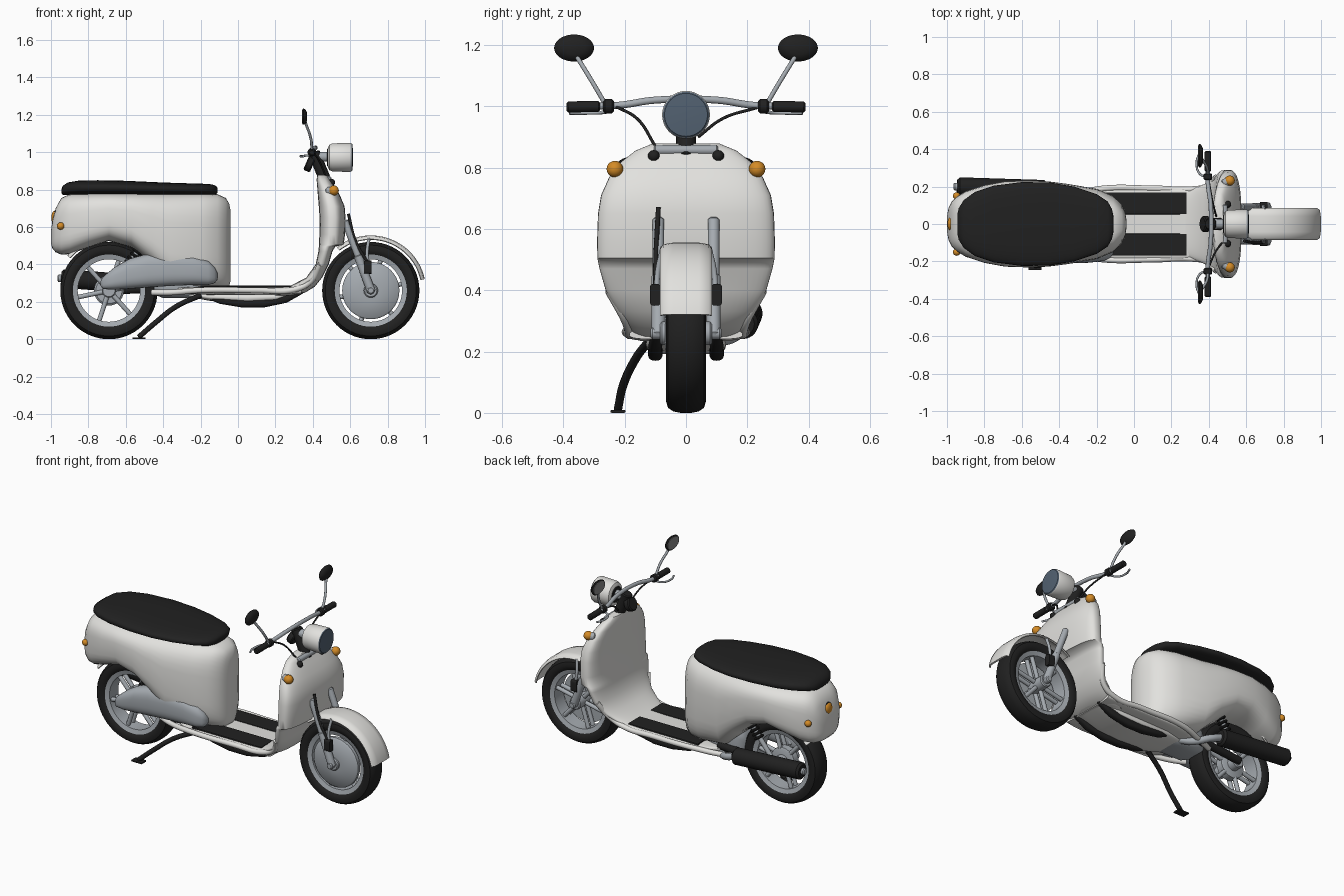
import bpy, bmesh, math
from mathutils import Vector


def material(name, rgb):
    m = bpy.data.materials.new(name)
    m.diffuse_color = (*rgb, 1)
    return m


WHITE = material("off_white_paint", (0.76, 0.755, 0.73))
BLACK = material("black_rubber", (0.015, 0.015, 0.015))
SILVER = material("silver_metal", (0.38, 0.41, 0.44))
LENS = material("slate_lens", (0.085, 0.12, 0.165))
ORANGE = material("orange_lamp", (0.66, 0.26, 0.02))
MIRROR = material("mirror_glass", (0.25, 0.25, 0.25))


def loft(name, rings, mat, closed=False, angle=38):
    """Skin rings of equal length; cap the ends or close the loop."""
    bm = bmesh.new()
    vs = [[bm.verts.new(p) for p in ring] for ring in rings]
    n = len(vs[0])
    for i in range(len(vs) if closed else len(vs) - 1):
        a, b = vs[i], vs[(i + 1) % len(vs)]
        for j in range(n):
            k = (j + 1) % n
            bm.faces.new((a[j], a[k], b[k], b[j]))
    if not closed:
        bm.faces.new(vs[0])
        bm.faces.new(vs[-1])
    bmesh.ops.recalc_face_normals(bm, faces=bm.faces)
    for f in bm.faces:
        f.smooth = True
    for e in bm.edges:
        e.smooth = e.calc_face_angle(0) < math.radians(angle)
    me = bpy.data.meshes.new(name)
    bm.to_mesh(me)
    bm.free()
    me.materials.append(mat)
    ob = bpy.data.objects.new(name, me)
    bpy.context.collection.objects.link(ob)
    return ob


def oval(hu, hv, n, count=40):
    """Superellipse outline, n=2 round, higher is squarer."""
    out = []
    for i in range(count):
        a = 2 * math.pi * i / count
        c, s = math.cos(a), math.sin(a)
        out.append((hu * math.copysign(abs(c) ** (2 / n), c),
                    hv * math.copysign(abs(s) ** (2 / n), s)))
    return out


def hull_x(name, secs, mat, n=3, y=0, angle=60):
    """Loft along x from sections (x, half width, bottom, top)."""
    return loft(name, [[(x, y + u, (b + t) / 2 + v) for u, v in oval(w, (t - b) / 2, n)]
                       for x, w, b, t in secs], mat, angle=angle)


def turned(name, prof, centre, axis, mat, closed=False, seg=40):
    """Lathe a (radius, height) profile about an axis."""
    q = Vector(axis).to_track_quat('Z', 'Y')
    return loft(name, [[Vector(centre) + q @ Vector((u, v, h)) for u, v in oval(r, r, 2, seg)]
                       for r, h in prof], mat, closed)


def drum(name, a, b, r, mat, edge=0.006):
    """Cylinder with softened ends from a to b."""
    a, b = Vector(a), Vector(b)
    L = (b - a).length
    return turned(name, [(r - edge, 0), (r, edge), (r, L - edge), (r - edge, L)], a, b - a, mat, seg=28)


def tube(name, pts, r, mat):
    """Smooth round tube through points."""
    cu = bpy.data.curves.new(name, 'CURVE')
    cu.dimensions = '3D'
    cu.bevel_depth, cu.bevel_resolution, cu.use_fill_caps = r, 3, True
    cu.resolution_u = 8
    sp = cu.splines.new('BEZIER')
    sp.bezier_points.add(len(pts) - 1)
    for bp, p in zip(sp.bezier_points, pts):
        bp.co = p
        bp.handle_left_type = bp.handle_right_type = 'AUTO'
    cu.materials.append(mat)
    ob = bpy.data.objects.new(name, cu)
    bpy.context.collection.objects.link(ob)
    return ob


def ball(name, c, r, mat, axis=(1, 0, 0), flat=1.0):
    prof = [(max(r * math.sin(math.pi * i / 12), 0.0005), -r * flat * math.cos(math.pi * i / 12)) for i in range(13)]
    return turned(name, prof, c, axis, mat, seg=20)


def fender(name, cx, radius, a0, a1, w, mat):
    sec = [(-.02, -w), (-.005, -w * .88), (0, -w * .5), (0, w * .5), (-.005, w * .88), (-.02, w),
           (-.024, w * .94), (-.013, w * .8), (-.01, w * .5), (-.01, -w * .5), (-.013, -w * .8), (-.024, -w * .94)]
    rings = []
    for i in range(29):
        a = math.radians(a0 + (a1 - a0) * i / 28)
        rings.append([(cx + (radius + d) * math.cos(a), y, .26 + (radius + d) * math.sin(a)) for d, y in sec])
    return loft(name, rings, mat, angle=50)


# Wheels: tyre, rim, hub and spokes
for tag, cx in (("front", .71), ("rear", -.69)):
    c = (cx, 0, .26)
    tyre = [(.185, -.045), (.2, -.058), (.222, -.065), (.243, -.059), (.255, -.042), (.26, -.018),
            (.26, .018), (.255, .042), (.243, .059), (.222, .065), (.2, .058), (.185, .045)]
    turned(tag + "_tyre", tyre, c, (0, 1, 0), BLACK, True, 56)
    turned(tag + "_rim", [(.193, -.052), (.193, .052), (.167, .044), (.167, -.044)], c, (0, 1, 0), SILVER, True, 56)
    drum(tag + "_hub", (cx, -.085, .26), (cx, .085, .26), .038, SILVER)
    for i in range(6):
        a = math.radians(60 * i + 12)
        d = Vector((math.cos(a), 0, math.sin(a)))
        for y in (-.022, .022):
            tube(tag + "_spoke", [Vector(c) + d * .02 + Vector((0, y, 0)), Vector(c) + d * .172 + Vector((0, y, 0))], .013, SILVER)
turned("front_brake_drum", [(.01, .0), (.05, .0), (.145, .012), (.153, .02), (.153, .04)], (.71, -.068, .26), (0, 1, 0), SILVER)
turned("rear_brake_drum", [(.07, -.02), (.08, -.012), (.08, .03), (.07, .035)], (-.69, 0, .26), (0, 1, 0), SILVER)

# Fenders
fender("front_fender", .71, .295, 12, 128, .085, WHITE)
fender("rear_inner_fender", -.69, .292, 35, 140, .1, WHITE)

# Rear body and seat
hull_x("rear_body", [(-1.0, .04, .51, .58), (-.992, .085, .485, .635), (-.975, .12, .465, .70), (-.945, .148, .452, .755),
                     (-.9, .175, .455, .775), (-.8, .208, .49, .782), (-.69, .228, .525, .785), (-.57, .232, .49, .785),
                     (-.46, .228, .40, .785), (-.36, .215, .30, .782), (-.2, .188, .275, .782), (-.11, .15, .272, .775),
                     (-.065, .105, .274, .755), (-.047, .065, .285, .725), (-.04, .02, .31, .69)], WHITE, 3.4)
hull_x("seat", [(-.945, .05, .782, .80), (-.937, .085, .772, .82), (-.91, .128, .77, .838), (-.85, .172, .77, .848),
                (-.75, .205, .77, .85), (-.6, .224, .77, .847), (-.45, .222, .77, .84), (-.32, .2, .77, .835),
                (-.2, .16, .77, .832), (-.14, .12, .77, .828), (-.118, .08, .775, .82), (-.11, .04, .783, .81)], BLACK, 2.6)

# Leg shield lofted upward: (z, back x, front x, half width)
shield = [(.235, .18, .30, .15), (.25, .19, .36, .17), (.28, .27, .41, .19), (.33, .365, .45, .225), (.4, .415, .485, .262),
          (.47, .43, .505, .282), (.495, .432, .52, .287), (.505, .433, .565, .289), (.56, .435, .572, .29), (.65, .436, .575, .287),
          (.71, .432, .57, .277), (.77, .427, .545, .25), (.82, .423, .515, .21), (.855, .42, .492, .165), (.878, .425, .478, .11)]
loft("leg_shield", [[((b + f) / 2 + v, u, z) for u, v in oval(w, (f - b) / 2, 2.8, 48)] for z, b, f, w in shield], WHITE, angle=50)

# Footboard with mats, side rails and underside skids
hull_x("footboard", [(-.32, .12, .25, .275), (-.25, .17, .24, .28), (-.1, .188, .235, .28), (.2, .188, .235, .28), (.34, .185, .24, .285)], WHITE, 5)
hull_x("belly_pan", [(-.28, .08, .23, .25), (-.15, .12, .205, .25), (.05, .13, .19, .25), (.2, .13, .2, .25), (.36, .1, .25, .28)], WHITE, 3)
for s in (-1, 1):
    hull_x("floor_mat", [(-.2, .058, .27, .286), (.28, .058, .27, .286)], BLACK, 8, s * .11)
    tube("side_rail", [(-.46, s * .1, .25), (-.36, s * .14, .25), (-.2, s * .185, .262), (.1, s * .19, .262),
                       (.3, s * .185, .265), (.39, s * .2, .31), (.44, s * .25, .4)], .016, WHITE)
    hull_x("belly_skid", [(-.16, .008, .215, .235), (-.1, .02, .19, .23), (.02, .024, .17, .22), (.14, .024, .17, .22),
                          (.26, .022, .195, .24), (.34, .014, .24, .27), (.38, .005, .275, .285)], BLACK, 2.5, s * .1)

# Engine, side cover and rear suspension
hull_x("engine_block", [(-.45, .07, .24, .36), (-.40, .1, .22, .42), (-.25, .1, .22, .4), (-.18, .08, .24, .34)], SILVER, 4)
hull_x("engine_cover", [(-.735, .015, .285, .31), (-.72, .038, .268, .335), (-.66, .055, .265, .385), (-.58, .062, .27, .43),
                        (-.48, .066, .277, .458), (-.36, .066, .285, .462), (-.24, .062, .29, .45), (-.16, .052, .29, .42),
                        (-.125, .035, .3, .385), (-.11, .012, .32, .355)], SILVER, 2.8, -.145)
tube("swing_arm", [(-.3, .1, .28), (-.5, .1, .27), (-.69, .09, .26)], .024, BLACK)
for s in (-1, 1):
    drum("shock_absorber", (-.66, s * .1, .3), (-.5, s * .115, .52), .014, SILVER)
    for i in range(6):
        p = Vector((-.585, s * .107, .40)).lerp(Vector((-.5, s * .115, .52)), i / 6)
        q = p + Vector((.009, 0, .0125))
        drum("shock_coil", p, q, .03, BLACK, .005)

# Exhaust
drum("muffler", (-.47, .185, .29), (-.945, .2, .325), .05, BLACK, .012)
drum("muffler_tip", (-.94, .2, .325), (-.965, .2, .327), .02, SILVER)
tube("exhaust_pipe", [(-.25, .06, .25), (-.33, .12, .24), (-.41, .175, .265), (-.48, .185, .29)], .021, SILVER)

# Kickstand
tube("kickstand", [(-.2, -.12, .235), (-.33, -.165, .175), (-.44, -.205, .09), (-.53, -.222, .012)], .014, BLACK)
hull_x("kickstand_foot", [(-.565, .024, 0, .01), (-.495, .024, 0, .01)], BLACK, 6, -.222)

# Front fork with fender braces and axle
for s in (-1, 1):
    drum("fork_leg", (.57, s * .09, .635), (.715, s * .09, .255), .019, SILVER)
    drum("fork_slider", (.64, s * .09, .45), (.715, s * .09, .25), .023, SILVER)
    hull_x("brake_bracket", [(.675, .018, .35, .42), (.715, .018, .35, .42)], BLACK, 5, s * .1)
    tube("fender_brace", [(.70, s * .096, .38), (.69, s * .092, .46), (.70, s * .075, .54)], .009, SILVER)
drum("front_axle", (.71, -.115, .26), (.71, .115, .26), .02, SILVER)
tube("fork_cable", [(.59, -.09, .67), (.63, -.098, .52), (.7, -.1, .4)], .008, BLACK)

# Steering column, crown bar, gauge and headlight
drum("steering_column", (.475, 0, .83), (.405, 0, 1.0), .032, BLACK)
drum("crown_bar", (.485, -.105, .857), (.485, .105, .857), .016, SILVER)
drum("gauge", (.40, 0, .93), (.365, 0, .945), .042, BLACK)
drum("headlight_bracket", (.41, 0, .975), (.49, 0, .975), .026, SILVER)
turned("headlight_shell", [(.05, 0), (.068, .008), (.075, .025), (.078, .12), (.074, .128)], (.48, 0, .972), (1, 0, 0), WHITE)
turned("headlight_back", [(.045, 0), (.05, .006)], (.476, 0, .972), (1, 0, 0), BLACK)
turned("headlight_lens", [(.075, 0), (.07, .005), (.03, .008)], (.607, 0, .972), (1, 0, 0), LENS)

# Handlebar, grips, levers, mirrors and front indicators
tube("handlebar", [(.395, -.3, 1.0), (.395, -.22, 1.003), (.41, -.1, 1.02), (.41, .1, 1.02), (.395, .22, 1.003), (.395, .3, 1.0)], .012, SILVER)
for s in (-1, 1):
    drum("grip", (.395, s * .28, .999), (.395, s * .39, .998), .018, BLACK)
    drum("switch_box", (.395, s * .235, 1.0), (.395, s * .27, 1.0), .023, BLACK)
    tube("brake_lever", [(.39, s * .25, .985), (.35, s * .27, .98), (.335, s * .33, .978), (.35, s * .38, .978)], .006, SILVER)
    tube("mirror_stem", [(.395, s * .265, 1.01), (.39, s * .3, 1.07), (.36, s * .355, 1.16)], .0075, SILVER)
    hull_x("mirror_shell", [(.345, .06, 1.15, 1.23), (.35, .065, 1.146, 1.234), (.36, .058, 1.152, 1.228), (.37, .035, 1.168, 1.212)],
           BLACK, 2, s * .365)
    hull_x("mirror_face", [(.342, .056, 1.154, 1.226), (.346, .056, 1.154, 1.226)], MIRROR, 2, s * .365)
    drum("indicator_stalk", (.475, s * .215, .79), (.51, s * .232, .795), .022, SILVER)
    ball("front_indicator", (.512, s * .232, .795), .027, ORANGE)
    ball("crown_bulb", (.5, s * .105, .838), .019, BLACK)
    drum("rear_indicator_base", (-.92, s * .11, .605), (-.945, s * .148, .605), .02, BLACK)
    ball("rear_indicator", (-.948, s * .15, .605), .02, ORANGE)
tube("brake_cable", [(.40, -.23, 1.0), (.43, -.16, .96), (.47, -.1, .87)], .005, BLACK)
tube("throttle_cable", [(.40, .23, .995), (.42, .12, .96), (.44, .04, .9)], .005, BLACK)

# Tail lamp
ball("tail_lamp_base", (-.972, 0, .65), .044, BLACK, flat=.4)
ball("tail_lamp", (-.98, 0, .65), .036, ORANGE, flat=.5)
